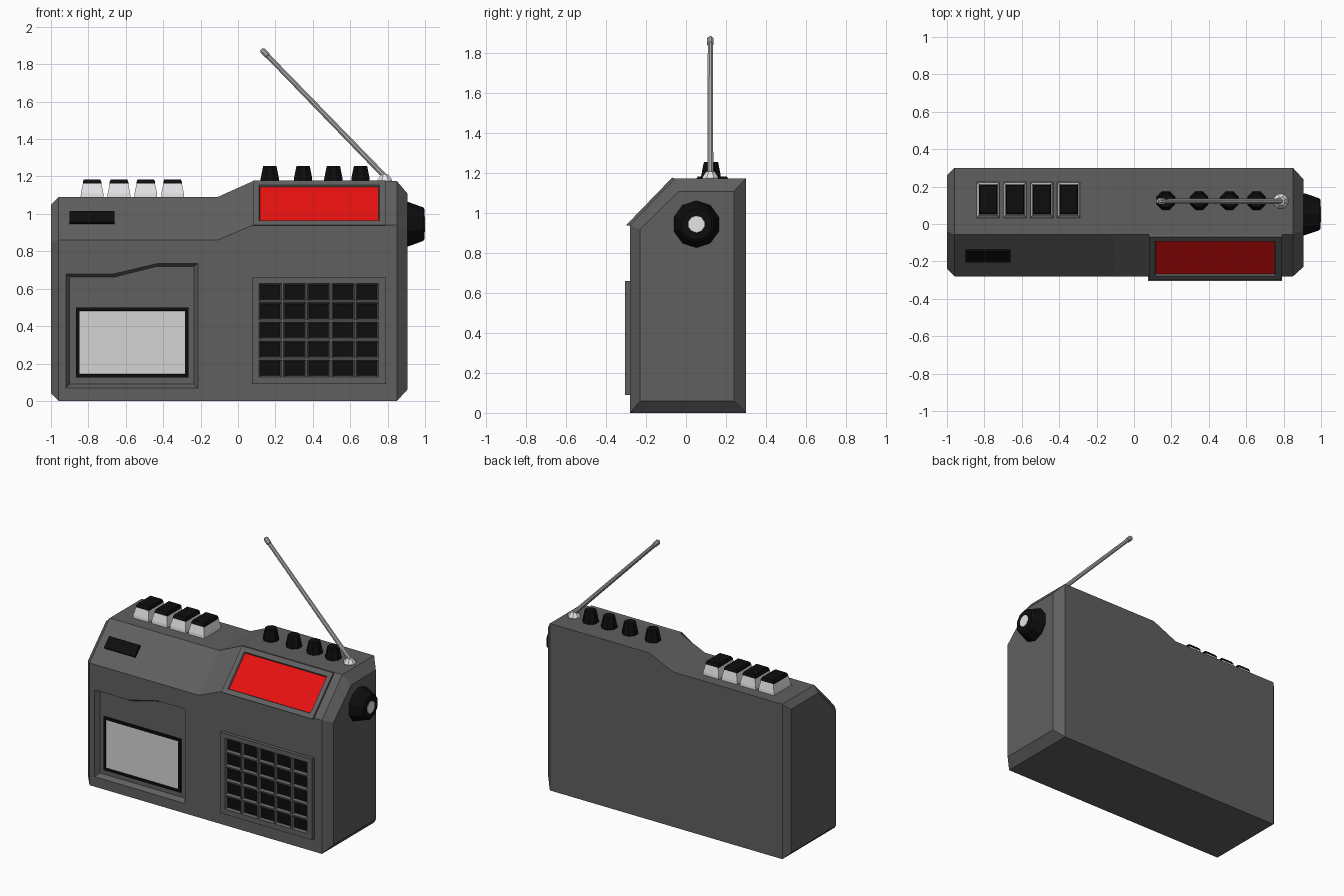
import bpy, bmesh, math
from mathutils import Vector, Matrix

if "Cube" in bpy.data.objects:
    bpy.data.objects.remove(bpy.data.objects["Cube"])


def material(name, r, g, b):
    m = bpy.data.materials.new(name)
    m.diffuse_color = (r, g, b, 1)
    m.use_nodes = True
    m.node_tree.nodes["Principled BSDF"].inputs["Base Color"].default_value = m.diffuse_color
    return m


GREY = material("case grey", 0.115, 0.115, 0.115)
BLACK = material("black", 0.004, 0.004, 0.004)
RED = material("display red", 0.80, 0.005, 0.005)
GLASS = material("window grey", 0.66, 0.66, 0.66)
WHITE = material("key white", 0.84, 0.84, 0.86)
METAL = material("aerial metal", 0.42, 0.42, 0.42)


def finish(name, bm, *mats):
    me = bpy.data.meshes.new(name)
    bm.to_mesh(me)
    bm.free()
    for m in mats:
        me.materials.append(m)
    ob = bpy.data.objects.new(name, me)
    bpy.context.collection.objects.link(ob)
    return ob


def loft(rings):
    """Closed skin through rings that all have the same number of points."""
    bm = bmesh.new()
    vs = [[bm.verts.new(p) for p in r] for r in rings]
    n = len(vs[0])
    for a, b in zip(vs, vs[1:]):
        for i in range(n):
            j = (i + 1) % n
            bm.faces.new((a[i], a[j], b[j], b[i]))
    bm.faces.new(vs[0][::-1])
    bm.faces.new(vs[-1])
    bmesh.ops.recalc_face_normals(bm, faces=bm.faces[:])
    bm.normal_update()
    return bm


def rect(x0, x1, y0, y1, z):
    return [(x0, y0, z), (x1, y0, z), (x1, y1, z), (x0, y1, z)]


def front_rect(x0, x1, z0, z1, y):
    return [(x0, y, z0), (x1, y, z0), (x1, y, z1), (x0, y, z1)]


def turned(name, start, axis, profile, sides, *mats):
    """Faceted round part: profile of (distance along axis, radius)."""
    rot = Vector(axis).to_track_quat('Z', 'Y').to_matrix()
    rings = []
    for d, r in profile:
        rings.append([Vector(start) + rot @ Vector((r * math.cos(t), r * math.sin(t), d))
                      for t in [math.tau * (i + 0.5) / sides for i in range(sides)]])
    return finish(name, loft(rings), *mats)


# Case: stepped profile lofted sideways, with tapered ends
def section(x, front, back, base, slope, top, brow):
    return [(x, front, base), (x, front, slope), (x, brow, top), (x, back, top), (x, back, base)]


case = finish("case", loft([
    section(-1.0, -0.24, 0.26, 0.04, 0.85, 1.05, -0.04),
    section(-0.96, -0.28, 0.30, 0, 0.86, 1.09, -0.055),
    section(-0.11, -0.28, 0.30, 0, 0.86, 1.09, -0.055),
    section(0.08, -0.28, 0.30, 0, 0.94, 1.175, -0.055),
    section(0.85, -0.28, 0.30, 0, 0.94, 1.175, -0.055),
    section(0.905, -0.23, 0.24, 0.06, 0.92, 1.11, -0.035)]), GREY)

# Recess for the tape door, with a stepped top edge and sloping walls
door = [(-0.92, 0.07), (-0.215, 0.07), (-0.215, 0.735), (-0.43, 0.735), (-0.66, 0.68), (-0.92, 0.68)]
floor = [(-0.90, 0.09), (-0.235, 0.09), (-0.235, 0.72), (-0.43, 0.72), (-0.66, 0.663), (-0.90, 0.663)]
cutter = finish("door_cutter", loft([
    [(x, -0.32, z) for x, z in door],
    [(x, -0.28, z) for x, z in door],
    [(x, -0.25, z) for x, z in floor]]), GREY)
cutter.hide_render = True
mod = case.modifiers.new("door recess", 'BOOLEAN')
mod.operation, mod.solver, mod.object = 'DIFFERENCE', 'EXACT', cutter
bpy.context.view_layer.objects.active = case
bpy.ops.object.modifier_apply(modifier=mod.name)
bpy.data.objects.remove(cutter)

# Tape window: black frame with a pale pane set into it
bm = loft([front_rect(-0.865, -0.265, 0.125, 0.50, -0.245),
           front_rect(-0.865, -0.265, 0.125, 0.50, -0.262)])
for f in bm.faces:
    f.material_index = 0
pane = min(bm.faces, key=lambda f: f.calc_center_median().y)
bmesh.ops.inset_region(bm, faces=[pane], thickness=0.025)
bmesh.ops.inset_region(bm, faces=[pane], thickness=0.001, depth=-0.005)
pane.material_index = 1
finish("tape_window", bm, BLACK, GLASS)

# Speaker grille: plate with a five by five grid of sunken cells
X0, X1, Z0, Z1 = 0.108, 0.757, 0.122, 0.632
N = 5
xs = [0.075] + [X0 + (X1 - X0) * i / N for i in range(N + 1)] + [0.79]
zs = [0.09] + [Z0 + (Z1 - Z0) * i / N for i in range(N + 1)] + [0.66]
bm = bmesh.new()
grid = [[bm.verts.new((x, -0.305, z)) for x in xs] for z in zs]
cells = []
for j in range(N + 2):
    for i in range(N + 2):
        f = bm.faces.new((grid[j][i], grid[j][i + 1], grid[j + 1][i + 1], grid[j + 1][i]))
        if 0 < i <= N and 0 < j <= N:
            cells.append(f)
rim = [e for e in bm.edges if e.is_boundary]
skirt = bmesh.ops.extrude_edge_only(bm, edges=rim)["geom"]
for v in skirt:
    if isinstance(v, bmesh.types.BMVert):
        v.co.y = -0.275
bmesh.ops.recalc_face_normals(bm, faces=bm.faces[:])
if cells[0].normal.y > 0:
    bmesh.ops.reverse_faces(bm, faces=bm.faces[:])
bm.normal_update()
bmesh.ops.inset_individual(bm, faces=cells, thickness=0.007)
bmesh.ops.inset_individual(bm, faces=cells, thickness=0.011, depth=-0.018)
for f in cells:
    f.material_index = 1
finish("speaker_grille", bm, GREY, BLACK)

# Display: raised panel on the sloping brow with a sunken red screen
panel = [(-0.27, 0.935), (-0.30, 0.94), (-0.07, 1.178), (-0.045, 1.17)]
bm = loft([[(x, y, z) for y, z in panel] for x in (0.08, 0.79)])
screen = min(bm.faces, key=lambda f: f.normal.dot(Vector((0, 0.7, -0.7))))
bmesh.ops.inset_region(bm, faces=[screen], thickness=0.047)
bmesh.ops.inset_region(bm, faces=[screen], thickness=0.006, depth=-0.010)
screen.material_index = 1
finish("display_panel", bm, GREY, RED)

# Black badge block on the left of the brow
slope = Vector((0, 0.225, 0.23)).normalized()
out = Vector((0, -slope.z, slope.y))
mid = Vector((-0.78, -0.167, 0.9755))
badge = [[mid + Vector((sx * 0.12, 0, 0)) + slope * sz * 0.042 + out * d
          for sx, sz in ((-1, -1), (1, -1), (1, 1), (-1, 1))] for d in (-0.02, 0.015)]
finish("badge_block", loft(badge), BLACK)

# Tape keys: tapered white bodies with black caps
for i in range(4):
    x = -0.78 + 0.1435 * i
    finish("tape_key_%d" % (i + 1), loft([
        rect(x - 0.062, x + 0.062, 0.032, 0.224, 1.08),
        rect(x - 0.060, x + 0.060, 0.034, 0.222, 1.11),
        rect(x - 0.049, x + 0.049, 0.048, 0.212, 1.163)]), WHITE)
    finish("tape_key_cap_%d" % (i + 1), loft([
        rect(x - 0.050, x + 0.050, 0.050, 0.212, 1.160),
        rect(x - 0.050, x + 0.050, 0.050, 0.212, 1.170),
        rect(x - 0.044, x + 0.044, 0.060, 0.204, 1.185)]), BLACK)

# Top control knobs
for i, x in enumerate((0.17, 0.348, 0.51, 0.655)):
    turned("control_knob_%d" % (i + 1), (x, 0.125, 1.17), (0, 0, 1),
           [(0, 0.053), (0.018, 0.053), (0.075, 0.041), (0.086, 0.038)], 8, BLACK)

# Tuning knob on the right end, with a pale hub
turned("tuning_knob", (0.90, 0.052, 0.945), (1, 0, 0),
       [(0, 0.118), (0.012, 0.118), (0.09, 0.09), (0.097, 0.08)], 10, BLACK)
turned("tuning_hub", (0.99, 0.052, 0.945), (1, 0, 0), [(0, 0.044), (0.01, 0.042)], 10, WHITE)

# Folding aerial: foot, rod and tip
foot = Vector((0.785, 0.122, 1.17))
turned("aerial_foot", foot, (0, 0, 1), [(0, 0.042), (0.012, 0.042), (0.04, 0.022)], 8, WHITE)
start, end = Vector((0.79, 0.122, 1.195)), Vector((0.125, 0.122, 1.88))
L = (end - start).length
turned("aerial_rod", start, end - start,
       [(0, 0.016), (L - 0.05, 0.014), (L - 0.045, 0.018), (L - 0.012, 0.018), (L, 0.010)], 8, METAL)
